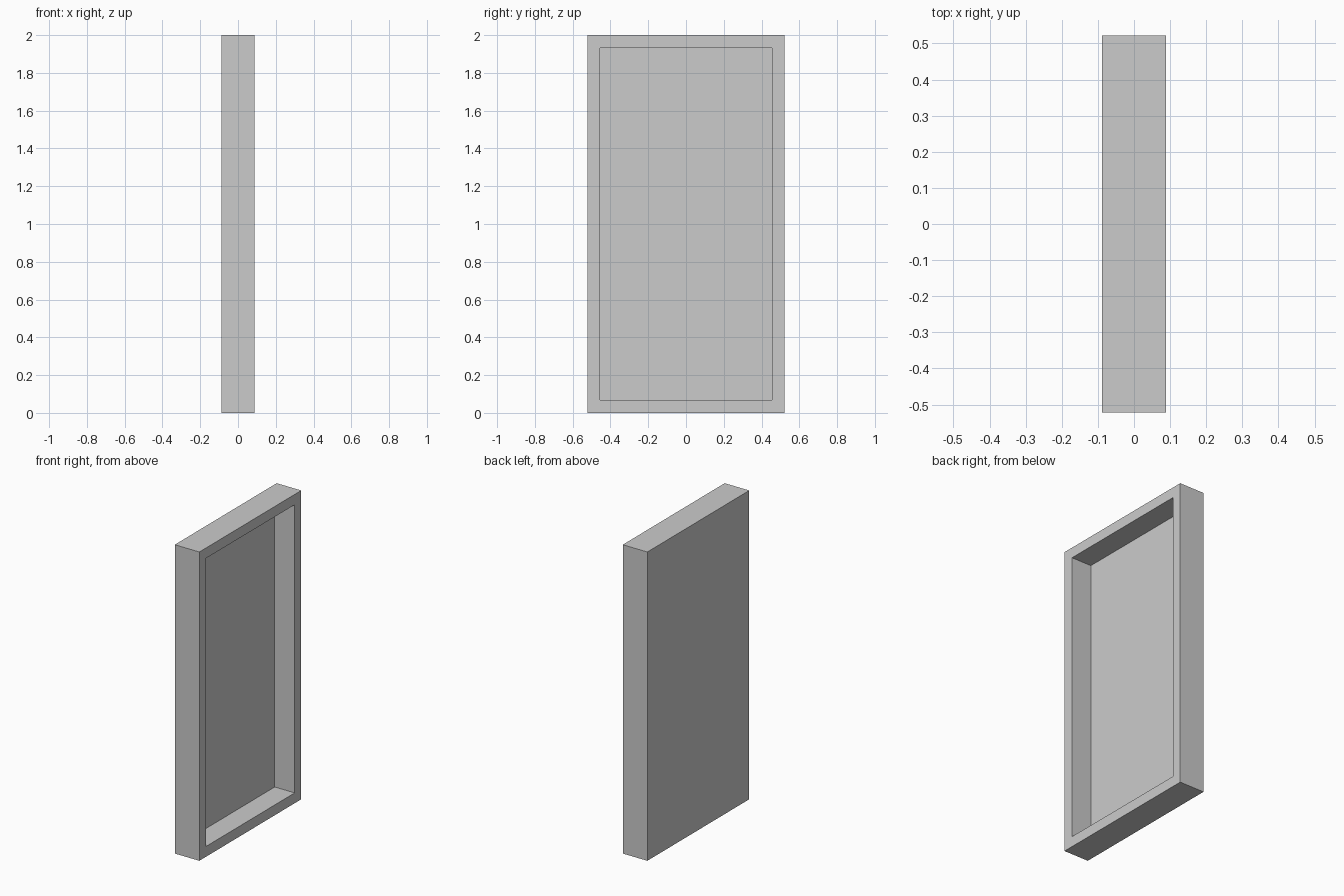
import bpy
import bmesh

# Remove the default cube
cube = bpy.data.objects.get("Cube")
if cube:
    bpy.data.objects.remove(cube, do_unlink=True)

WIDTH, HEIGHT, DEPTH = 1.043, 2.0, 0.176   # y, z, x
RIM, RECESS = 0.067, 0.143

# Plain grey material
grey = bpy.data.materials.new("plain_grey")
grey.use_nodes = True
colour = (0.6, 0.6, 0.6, 1.0)
grey.diffuse_color = colour
grey.node_tree.nodes["Principled BSDF"].inputs["Base Color"].default_value = colour

# Solid slab standing on the ground
bm = bmesh.new()
bmesh.ops.create_cube(bm, size=1.0)
bmesh.ops.scale(bm, vec=(DEPTH, WIDTH, HEIGHT), verts=bm.verts)
bmesh.ops.translate(bm, vec=(0, 0, HEIGHT / 2), verts=bm.verts)

# Rim and recessed panel on the +x side
bm.normal_update()
panel = max(bm.faces, key=lambda f: f.normal.x)
bmesh.ops.inset_region(bm, faces=[panel], thickness=RIM, use_even_offset=True)
walls = bmesh.ops.extrude_discrete_faces(bm, faces=[panel])
bmesh.ops.translate(bm, vec=(-RECESS, 0, 0), verts=walls["faces"][0].verts)
bmesh.ops.recalc_face_normals(bm, faces=bm.faces)

mesh = bpy.data.meshes.new("recessed_panel_frame")
bm.to_mesh(mesh)
bm.free()
mesh.materials.append(grey)
frame = bpy.data.objects.new("recessed_panel_frame", mesh)
bpy.context.collection.objects.link(frame)
